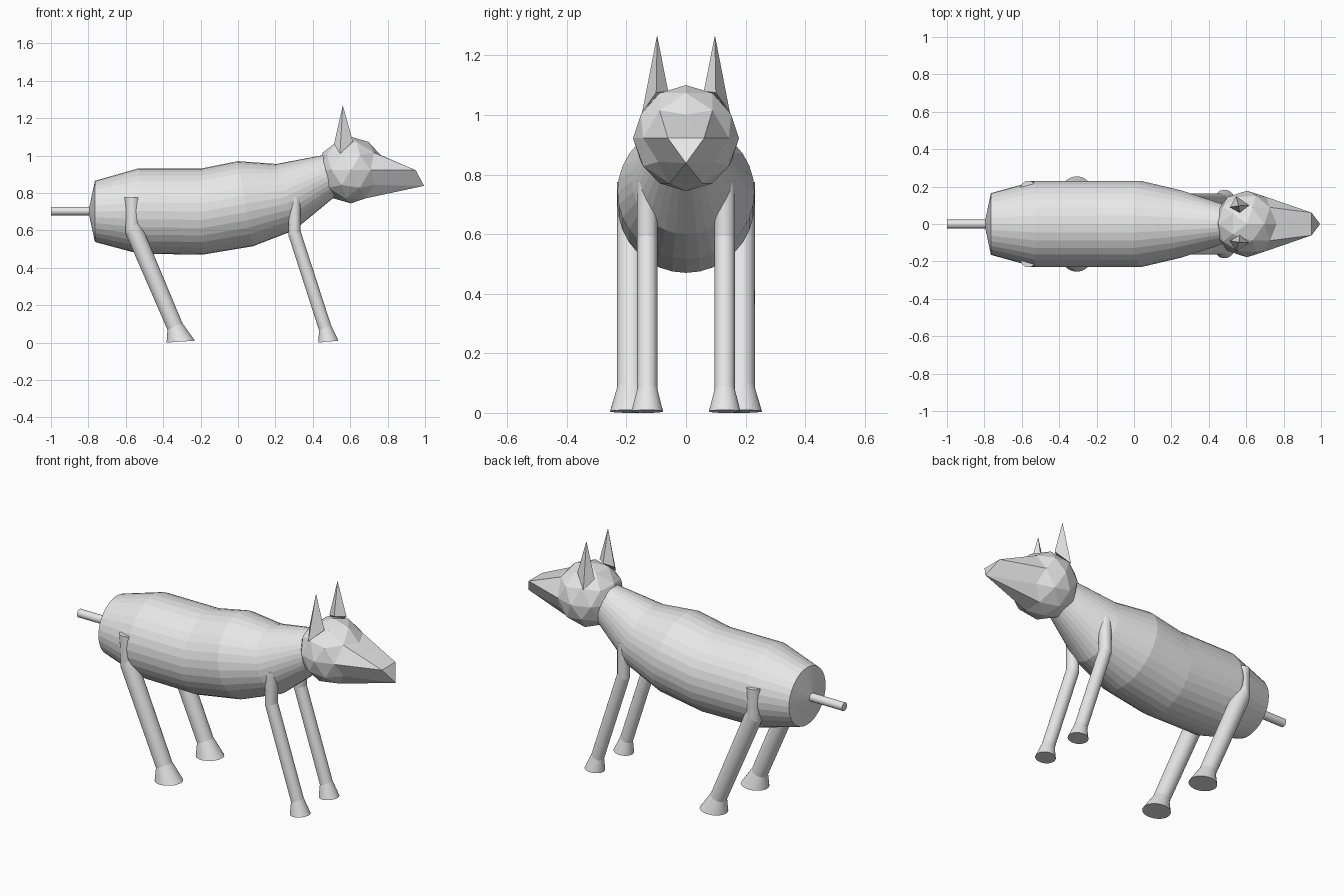
import bpy, bmesh
from math import cos, sin, tau, pi
from mathutils import Vector, Matrix

cube = bpy.data.objects.get("Cube")
if cube:
    bpy.data.objects.remove(cube, do_unlink=True)

SIDES = 32
grey = bpy.data.materials.new("plain_grey")
grey.use_nodes = True
grey.diffuse_color = (0.8, 0.8, 0.8, 1)
grey.node_tree.nodes["Principled BSDF"].inputs["Base Color"].default_value = (0.8, 0.8, 0.8, 1)


def finish(name, bm):
    bmesh.ops.recalc_face_normals(bm, faces=bm.faces)
    mesh = bpy.data.meshes.new(name)
    bm.to_mesh(mesh)
    bm.free()
    mesh.materials.append(grey)
    obj = bpy.data.objects.new(name, mesh)
    bpy.context.collection.objects.link(obj)
    return obj


def tube(name, stations, y=0, tip=None):
    """Skin rings; each is two opposite points in the side plane and a half width."""
    bm = bmesh.new()
    rings = []
    for x1, z1, x2, z2, width in stations:
        mid = Vector(((x1 + x2) / 2, y, (z1 + z2) / 2))
        arm = Vector((x1, y, z1)) - mid
        rings.append([bm.verts.new(mid + arm * cos(tau * i / SIDES)
                                   + Vector((0, width * sin(tau * i / SIDES), 0)))
                      for i in range(SIDES)])
    for a, b in zip(rings, rings[1:]):
        for i in range(SIDES):
            j = (i + 1) % SIDES
            bm.faces.new((a[i], a[j], b[j], b[i]))
    bm.faces.new(rings[-1])
    if tip:
        point = bm.verts.new(tip)
        for i in range(SIDES):
            bm.faces.new((rings[0][i], rings[0][(i + 1) % SIDES], point))
    else:
        bm.faces.new(rings[0])
    return finish(name, bm)


# Body and neck, from the shallow rump cone to inside the head
tube("body", [
    (-0.765, 0.865, -0.765, 0.538, 0.165),
    (-0.53, 0.932, -0.53, 0.475, 0.23),
    (-0.19, 0.932, -0.19, 0.47, 0.23),
    (0.0, 0.97, 0.08, 0.515, 0.23),
    (0.205, 0.955, 0.30, 0.60, 0.18),
    (0.46, 1.003, 0.53, 0.79, 0.10),
], tip=(-0.80, 0, 0.70))

# Tail
bm = bmesh.new()
bmesh.ops.create_cone(bm, cap_ends=True, segments=SIDES, radius1=0.023, radius2=0.023, depth=0.25,
                      matrix=Matrix.Translation((-0.875, 0, 0.703)) @ Matrix.Rotation(pi / 2, 4, 'Y'))
finish("tail", bm)

# Head: low ball whose front triangle is pulled out into the snout
HEAD, R = Vector((0.604, 0, 0.922)), 0.178
bm = bmesh.new()
bmesh.ops.create_icosphere(bm, subdivisions=2, radius=R, matrix=Matrix.Translation(HEAD))
front = max(bm.faces, key=lambda f: f.calc_center_median().x - 0.1 * f.calc_center_median().z)
for v in front.verts:
    if abs(v.co.y) < 0.01:
        v.co = (0.995, 0, 0.838)
    else:
        v.co.x = 0.95
        v.co.y *= 1.1
finish("head", bm)

# Mirrored ears and legs
for side, s in (("left", 1), ("right", -1)):
    bm = bmesh.new()
    base = [bm.verts.new((x, s * y, z)) for x, y, z in
            ((0.545, 0.147, 1.01), (0.615, 0.10, 1.075), (0.565, 0.06, 1.08), (0.513, 0.09, 1.06))]
    apex = bm.verts.new((0.56, s * 0.097, 1.268))
    for i in range(4):
        bm.faces.new((base[i], base[(i + 1) % 4], apex))
    bm.faces.new(base)
    finish("ear_" + side, bm)

    tube("front_leg_" + side, [
        (0.27, 0.778, 0.335, 0.778, 0.034),
        (0.27, 0.572, 0.335, 0.595, 0.034),
        (0.433, 0.066, 0.498, 0.092, 0.034),
        (0.43, 0.0, 0.537, 0.01, 0.053),
    ], y=s * 0.13)
    tube("hind_leg_" + side, [
        (-0.608, 0.775, -0.522, 0.775, 0.046),
        (-0.60, 0.58, -0.525, 0.65, 0.046),
        (-0.377, 0.068, -0.297, 0.104, 0.046),
        (-0.382, 0.0, -0.23, 0.01, 0.07),
    ], y=s * 0.185)
